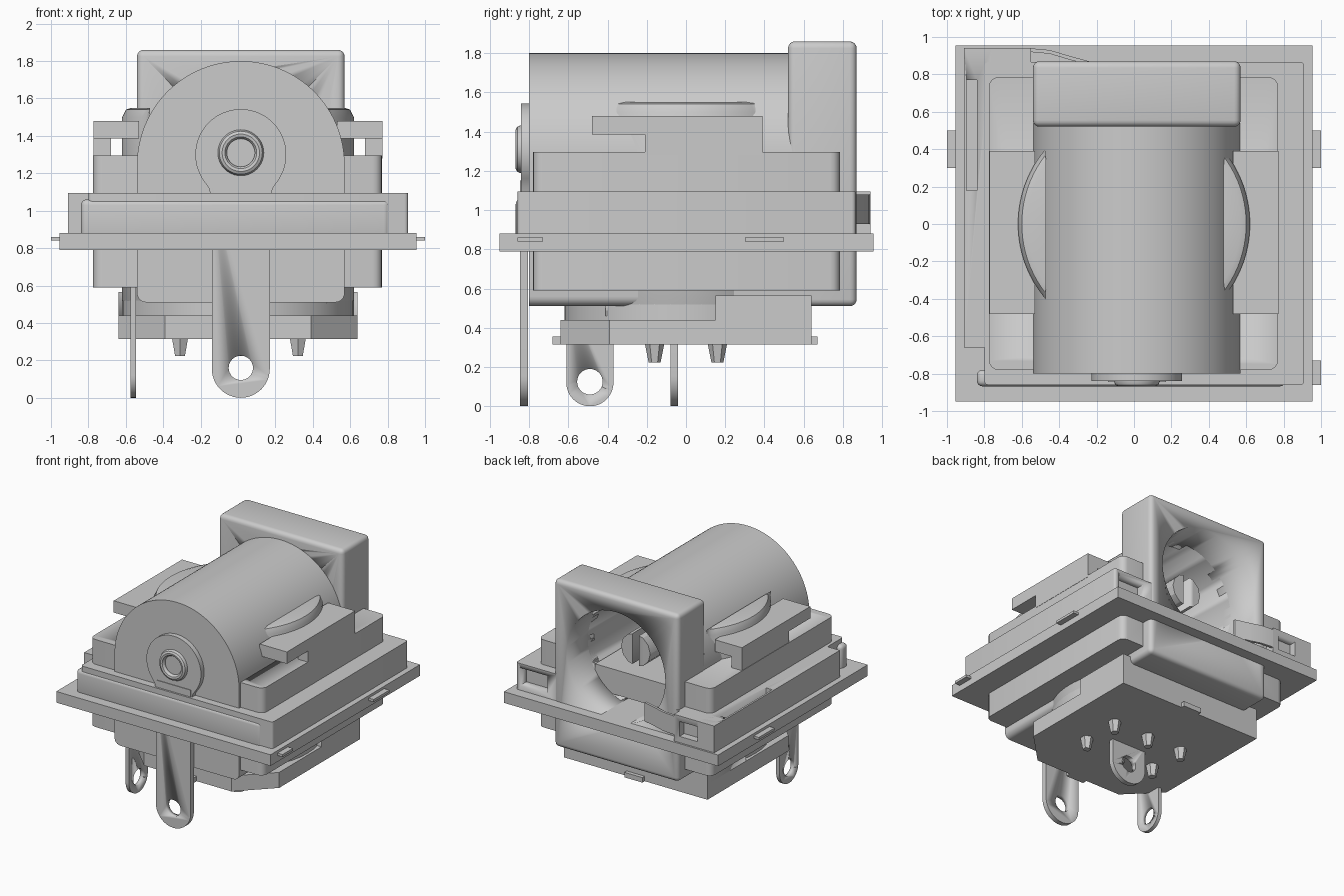
import bpy, bmesh, math
from mathutils import Matrix, Vector

if "Cube" in bpy.data.objects:
    bpy.data.objects.remove(bpy.data.objects["Cube"], do_unlink=True)

GREY = bpy.data.materials.new("light_grey")
GREY.use_nodes = True
GREY.diffuse_color = (0.6, 0.6, 0.6, 1)
GREY.node_tree.nodes["Principled BSDF"].inputs["Base Color"].default_value = (0.6, 0.6, 0.6, 1)


def finish(name, bm, smooth=True):
    bmesh.ops.recalc_face_normals(bm, faces=bm.faces)
    me = bpy.data.meshes.new(name)
    bm.to_mesh(me)
    bm.free()
    ob = bpy.data.objects.new(name, me)
    bpy.context.collection.objects.link(ob)
    me.materials.append(GREY)
    if smooth:
        bpy.ops.object.select_all(action='DESELECT')
        ob.select_set(True)
        bpy.context.view_layer.objects.active = ob
        bpy.ops.object.shade_smooth_by_angle(angle=math.radians(30))
    return ob


def box(name, x, y, z, bevel=0.0, upright=False):
    bm = bmesh.new()
    bmesh.ops.create_cube(bm, size=1)
    for v in bm.verts:
        for i, (a, b) in enumerate((x, y, z)):
            v.co[i] = a + (v.co[i] + 0.5) * (b - a)
    if bevel:
        edges = [e for e in bm.edges if not upright
                 or abs(e.verts[0].co.z - e.verts[1].co.z) > 0.01]
        bmesh.ops.bevel(bm, geom=edges, offset=bevel, segments=4, profile=0.5, affect='EDGES')
    return finish(name, bm)


def prism(name, pts, axis, lo, hi):
    """Extrude a flat outline along an axis; the outline uses the two other axes in order."""
    bm = bmesh.new()
    verts = []
    for a, b in pts:
        co = [a, b]
        co.insert(axis, lo)
        verts.append(bm.verts.new(co))
    face = bm.faces.new(verts)
    new = bmesh.ops.extrude_face_region(bm, geom=[face])["geom"]
    shift = Vector((0, 0, 0))
    shift[axis] = hi - lo
    bmesh.ops.translate(bm, vec=shift, verts=[g for g in new if isinstance(g, bmesh.types.BMVert)])
    return finish(name, bm)


def arc(cx, cy, r, start, end, n=24):
    return [(cx + r * math.cos(math.radians(start + (end - start) * i / n)),
             cy + r * math.sin(math.radians(start + (end - start) * i / n))) for i in range(n + 1)]


def disc(name, cx, cy, r, axis, lo, hi, n=48):
    return prism(name, arc(cx, cy, r, 0, 360, n)[:-1], axis, lo, hi)


def cut(target, cutter):
    cutter.hide_render = True
    m = target.modifiers.new("cut", 'BOOLEAN')
    m.operation, m.object, m.solver = 'DIFFERENCE', cutter, 'EXACT'
    bpy.context.view_layer.objects.active = target
    bpy.ops.object.modifier_apply(modifier=m.name)
    bpy.data.objects.remove(cutter, do_unlink=True)


CX, AXIS_Z = 0.015, 1.30

# Socket barrel: arch on straight sides with a rounded bottom
arch = arc(CX, 1.245, 0.555, 0, 180, 64)
arch += arc(-0.49, 0.56, 0.05, 180, 270, 6) + arc(0.52, 0.56, 0.05, 270, 360, 6)
barrel = prism("barrel", arch, 1, -0.80, 0.60)
cut(barrel, disc("bore_cutter", CX, AXIS_Z, 0.44, 1, -0.6, 1.0, 64))

# Square mouth of the socket
mouth = box("socket_mouth", (-0.54, 0.57), (0.52, 0.87), (0.51, 1.86), 0.035)
cut(mouth, disc("mouth_cutter", CX, AXIS_Z, 0.44, 1, 0.3, 1.0, 64))

# Parts inside the bore
box("contact_block", (-0.36, 0.39), (-0.55, 0.6), (0.92, 1.12))
pin = disc("centre_pin", CX, 1.34, 0.13, 1, -0.65, 0.62, 12)
cut(pin, box("slot_cutter", (CX - 0.03, CX + 0.03), (0.3, 0.8), (1.1, 1.6)))

# Round drum crossing the barrel
drum = [(0, 0.46), (0.56, 0.46), (0.60, 0.48), (0.62, 0.52),
        (0.62, 1.50), (0.60, 1.54), (0.57, 1.55), (0, 1.55)]
for side, lo, hi in (("right", 90, 270), ("left", -90, 90)):
    # Each half sits outside the bore so that the bore stays open
    bm = bmesh.new()
    rings = []
    for c, s in arc(0, 0, 1, lo, hi, 48):
        sgn = 1 if side == "left" else -1
        ring = []
        for r, z in drum:
            x = r * c
            if abs(x) < 0.47:
                x = 0.47 * sgn
            ring.append(bm.verts.new((x, r * s if r else 0, z)))
        rings.append(ring)
    for a, b in zip(rings, rings[1:]):
        for i in range(len(drum) - 1):
            bm.faces.new((a[i], a[i + 1], b[i + 1], b[i]))
    bmesh.ops.remove_doubles(bm, verts=bm.verts, dist=0.0005)
    # Trim back to the true circle
    for v in bm.verts:
        v.co.y = max(-0.41, min(0.41, v.co.y))
    bmesh.ops.dissolve_degenerate(bm, edges=bm.edges, dist=0.0005)
    finish("drum_" + side, bm)
disc("drum_foot", 0, 0, 0.62, 2, 0.44, 0.60)


def frame(name, x, y, z, bevel=0.0):
    """Box tier with a well that leaves the bore clear."""
    ob = box(name, x, y, z, bevel, True)
    cut(ob, box("well_cutter", (-0.5, 0.53), (-0.7, 1.2), (0.82, 2)))
    return ob


# Stepped housing around the barrel
frame("inner_tier", (-0.775, 0.77), (-0.78, 0.785), (0.59, 1.295), 0.05)
middle = frame("middle_tier", (-0.80, 0.91), (-0.86, 0.865), (0.85, 1.095), 0.02)
cut(middle, box("window_cutter", (0.63, 0.87), (0.79, 1.0), (0.92, 1.06)))
box("front_panel", (-0.84, 0.81), (-0.868, -0.78), (0.85, 1.06), 0.03)
rail = box("side_rail", (-0.91, -0.76), (-0.66, 0.94), (0.85, 1.095))
cut(rail, box("rail_slot_cutter", (-0.895, -0.84), (0.18, 0.77), (0.95, 1.2)))
back_rail = box("back_rail", (-0.91, -0.55), (0.8, 0.94), (0.85, 1.095))
cut(back_rail, box("rail_window_cutter", (-0.85, -0.6), (0.88, 1.0), (0.93, 1.05)))
prism("back_spring", [(-0.56, 0.94), (-0.45, 0.93), (-0.35, 0.90), (-0.24, 0.87),
                      (-0.24, 0.85), (-0.35, 0.88), (-0.45, 0.91), (-0.56, 0.92)], 2, 0.93, 1.08)
box("base_flange", (-0.955, 0.955), (-0.95, 0.955), (0.79, 0.88))
for i, (s, a, b) in enumerate(((-1, 0.3, 0.5), (1, 0.3, 0.5), (1, -0.86, -0.73))):
    x = sorted((s * 0.94, s * 1.0))
    box(f"flange_tab_{i}", x, (a, b), (0.84, 0.86))

# Overhanging side arms
for s, name in ((-1, "right"), (1, "left")):
    outer = sorted((s * 0.53, s * 0.772))
    post = sorted((s * 0.68, s * 0.772))
    box("arm_bar_" + name, outer, (-0.48, 0.39), (1.385, 1.48))
    box("arm_post_" + name, post, (-0.21, 0.39), (1.28, 1.40))

# Lower base with chamfered front corners
foot = [(-0.64, 0.64), (-0.64, -0.39), (-0.39, -0.64), (0.39, -0.64), (0.64, -0.39), (0.64, 0.64)]
prism("lower_base", foot, 2, 0.315, 0.44)
base_top = box("lower_base_top", (-0.64, 0.64), (-0.16, 0.64), (0.44, 0.565))
for s in (-1, 1):
    cut(base_top, box("notch_cutter", sorted((s * 0.59, s * 0.7)), (-0.2, 0.15), (0.4, 0.6)))
for y in ((-0.68, -0.6), (0.6, 0.67)):
    box("base_clip", (-0.08, 0.08), y, (0.315, 0.355))

# Six tapered pegs
for x in (-0.31, 0.0, 0.32):
    for y in (-0.16, 0.16):
        bm = bmesh.new()
        bmesh.ops.create_cone(bm, cap_ends=True, segments=6, radius1=0.03, radius2=0.05, depth=0.1,
                              matrix=Matrix.Translation((x, y, 0.272)))
        finish("peg", bm, False)


def terminal(name, centre, half, top, hole, axis, lo, hi):
    pts = arc(centre, half, half, 180, 360) + [(centre + half, top), (centre - half, top)]
    ob = prism(name, pts, axis, lo, hi)
    cut(ob, disc("hole_cutter", centre, hole, 0.065, axis, lo - 0.1, hi + 0.1, 32))


# Solder terminals
terminal("front_terminal", CX, 0.155, 1.15, 0.16, 1, -0.845, -0.805)
terminal("centre_terminal", CX, 0.155, 0.35, 0.16, 1, -0.08, -0.04)
terminal("side_terminal", -0.49, 0.12, 0.60, 0.125, 0, -0.575, -0.545)

# Contact washer with flared neck, and its rivet
washer = arc(CX, AXIS_Z, 0.243, -35, 215, 48)
washer += [(-0.155, 1.12), (-0.14, 1.05), (0.17, 1.05), (0.185, 1.12)]
prism("contact_washer", washer, 1, -0.84, -0.79)
profile = [(0.075, -0.80), (0.075, -0.85), (0.085, -0.865), (0.10, -0.868),
           (0.115, -0.86), (0.123, -0.84), (0.123, -0.80)]
bm = bmesh.new()
ring = [bm.verts.new((r, y, 0)) for r, y in profile]
edges = [bm.edges.new(p) for p in zip(ring, ring[1:])]
bmesh.ops.spin(bm, geom=ring + edges, axis=(0, 1, 0), cent=(0, 0, 0), angle=math.tau,
               steps=40, use_merge=True)
bmesh.ops.translate(bm, verts=bm.verts, vec=(CX, 0, AXIS_Z + 0.01))
finish("rivet", bm)
